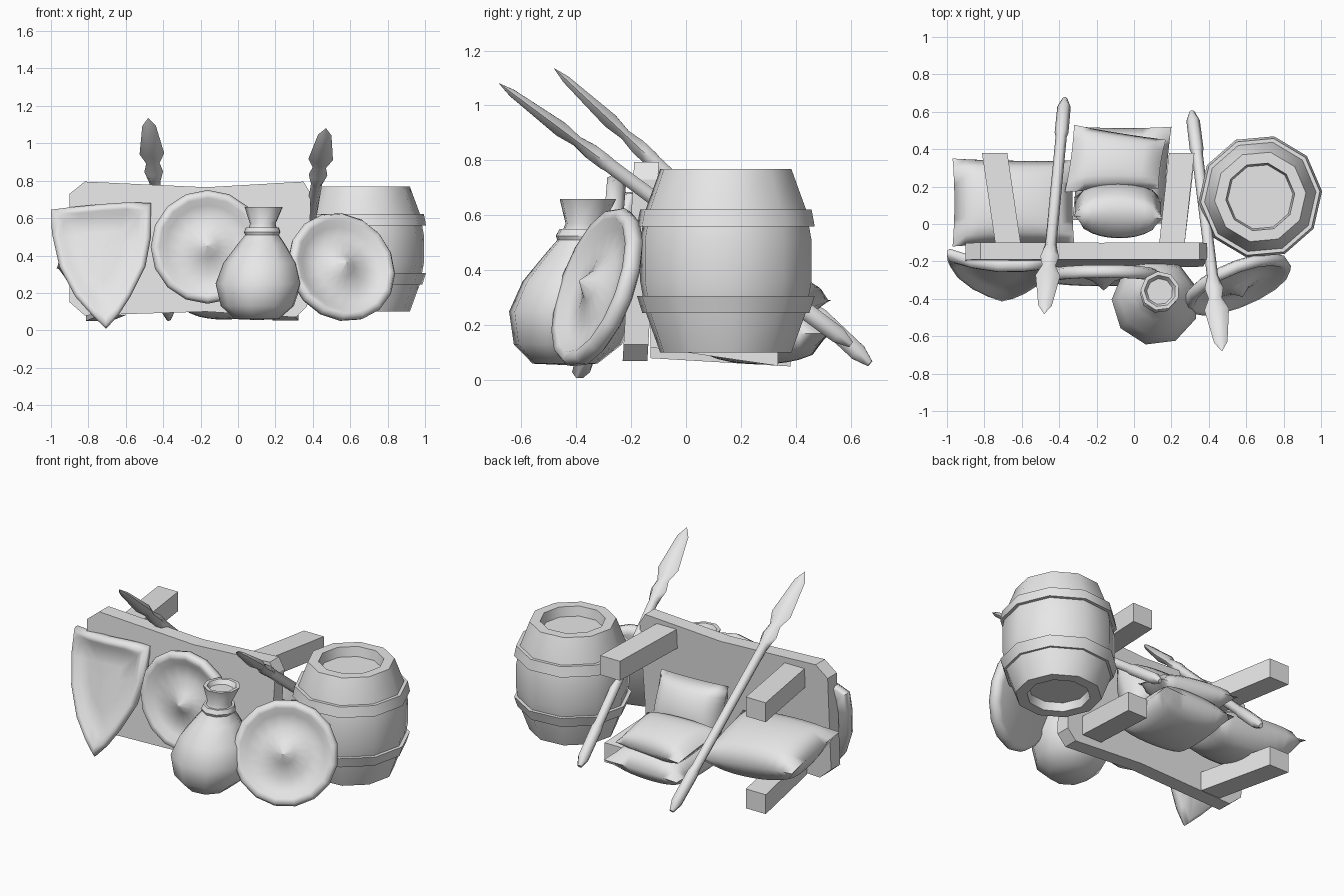
import bpy, bmesh, math
from mathutils import Matrix, Vector

cube = bpy.data.objects.get("Cube")
if cube:
    bpy.data.objects.remove(cube, do_unlink=True)

grey = bpy.data.materials.new("plain_grey")
grey.use_nodes = True
grey.diffuse_color = (0.8, 0.8, 0.8, 1)
grey.node_tree.nodes["Principled BSDF"].inputs["Base Color"].default_value = (0.8, 0.8, 0.8, 1)


def finish(name, bm, smooth=None):
    bmesh.ops.remove_doubles(bm, verts=bm.verts[:], dist=0.0005)
    bmesh.ops.recalc_face_normals(bm, faces=bm.faces[:])
    mesh = bpy.data.meshes.new(name)
    bm.to_mesh(mesh)
    bm.free()
    mesh.materials.append(grey)
    obj = bpy.data.objects.new(name, mesh)
    bpy.context.collection.objects.link(obj)
    if smooth:
        bpy.ops.object.select_all(action='DESELECT')
        obj.select_set(True)
        bpy.context.view_layer.objects.active = obj
        bpy.ops.object.shade_smooth_by_angle(angle=math.radians(smooth))


def skin(name, rings, smooth=None):
    """Bridge closed rings of points; end rings are capped."""
    bm = bmesh.new()
    loops = [[bm.verts.new(p) for p in ring] for ring in rings]
    n = len(loops[0])
    for a, b in zip(loops, loops[1:]):
        for i in range(n):
            j = (i + 1) % n
            bm.faces.new((a[i], a[j], b[j], b[i]))
    bm.faces.new(loops[0][::-1])
    bm.faces.new(loops[-1])
    finish(name, bm, smooth)


def lathe(name, profile, sides, matrix, smooth=None, phase=0.0):
    """Profile rows are (x radius, y radius, height)."""
    rings = []
    for rx, ry, z in profile:
        angles = [phase + math.tau * i / sides for i in range(sides)]
        rings.append([matrix @ Vector((rx * math.cos(a), ry * math.sin(a), z)) for a in angles])
    skin(name, rings, smooth)


def round_profile(rows):
    return [(r, r, z) for r, z in rows]


def facing(centre, axis):
    """Frame whose local z is the axis and local x lies near world x."""
    z = Vector(axis).normalized()
    x = Vector((1, 0, 0))
    x = (x - z * x.dot(z)).normalized()
    y = z.cross(x)
    return Matrix.Translation(centre) @ Matrix((x, y, z)).transposed().to_4x4()


# Tipped-over table: top board, leaning slightly back
outline = [(-0.9, 0.73), (-0.82, 0.795), (-0.17, 0.765), (0.35, 0.795), (0.39, 0.73),
           (0.37, 0.13), (0.31, 0.07), (-0.17, 0.1), (-0.82, 0.08), (-0.9, 0.15)]
skin("table_top", [[(x, y + 0.058 * (z - 0.77), z) for x, z in outline] for y in (-0.19, -0.1)])

# Four table legs, splayed and pointing backwards
for name, x0, z0, x1, y1, z1 in (
        ("right_upper", -0.67, 0.69, -0.745, 0.38, 0.68), ("right_lower", -0.67, 0.14, -0.745, 0.38, 0.11),
        ("left_upper", 0.2, 0.7, 0.255, 0.38, 0.67), ("left_lower", 0.2, 0.18, 0.255, 0.335, 0.112)):
    ends = ((x0, -0.13, z0), (x1, y1, z1))
    skin("table_leg_" + name,
         [[(x + dx * 0.068, y, z + dz * 0.06) for dx, dz in ((-1, -1), (1, -1), (1, 1), (-1, 1))]
          for x, y, z in ends])

# Barrel with recessed ends and two hoops
at_barrel = Matrix.Translation((0.675, 0.145, 0))
lathe("barrel", round_profile([(0.17, 0.15), (0.18, 0.1), (0.245, 0.1), (0.3, 0.25), (0.32, 0.36),
                               (0.32, 0.51), (0.3, 0.62), (0.245, 0.768), (0.185, 0.768), (0.175, 0.71)]),
      10, at_barrel, 42, 0.09)
for name, z, low, high in (("lower", 0.245, 0.312, 0.332), ("upper", 0.56, 0.332, 0.32)):
    lathe("barrel_hoop_" + name, round_profile([(0.28, z), (low, z), (high, z + 0.062), (0.28, z + 0.062)]),
          10, at_barrel, 42, 0.09)

# Two round shields with a rolled rim and pointed boss
dish = round_profile([(0.001, -0.02), (0.27, -0.03), (0.298, -0.015), (0.305, 0.015), (0.29, 0.04),
                      (0.26, 0.038), (0.225, 0.008), (0.14, 0.008), (0.06, 0.035), (0.001, 0.085)])
lathe("round_shield_middle", dish, 16, facing((-0.162, -0.27, 0.445), (0, -1, 0.08)), 80)
lathe("round_shield_left", dish, 16, facing((0.55, -0.315, 0.335), (0.36, -0.87, 0.32)), 80)

# Tapered shield, bowed forward and leaning on the board
edge = [(-1.0, 0.645), (-0.88, 0.66), (-0.73, 0.675), (-0.58, 0.685), (-0.465, 0.68), (-0.465, 0.5),
        (-0.495, 0.34), (-0.575, 0.18), (-0.64, 0.08), (-0.705, 0.008), (-0.78, 0.08), (-0.87, 0.18),
        (-0.955, 0.34), (-0.995, 0.52)]


def shield_ring(scale, lift):
    ring = []
    for x, z in edge:
        x, z = -0.73 + (x + 0.73) * scale, 0.42 + (z - 0.42) * scale
        u = (x + 0.73) / 0.27
        ring.append((x, -0.175 - 0.025 * u - 0.25 * (0.66 - z) - 0.045 * (1 - u * u) - lift, z))
    return ring


skin("pointed_shield", [shield_ring(*r) for r in (
    (0.002, -0.02), (0.5, -0.02), (0.95, -0.03), (1, -0.01), (1, 0.015), (0.95, 0.035),
    (0.86, 0.032), (0.74, 0.002), (0.4, 0.0), (0.002, 0.0))], 75)

# Tied sack, leaning slightly back
lean = Matrix.Translation((0.1, -0.45, 0))
lean[0][2], lean[1][2] = 0.06, 0.14
sack = [(0.001, 0.055), (0.12, 0.06), (0.2, 0.13), (0.235, 0.25), (0.2, 0.36), (0.13, 0.46),
        (0.085, 0.52), (0.07, 0.57), (0.105, 0.66), (0.085, 0.66), (0.07, 0.635), (0.001, 0.635)]
lathe("sack", round_profile(sack), 9, lean, 45, 0.3)
lathe("sack_tie", round_profile([(0.06, 0.505), (0.09, 0.505), (0.1, 0.525), (0.09, 0.55), (0.06, 0.55)]),
      9, lean, 45, 0.3)

# Two spears with broad flat heads and thick butts
for name, foot, tip in (("right", (-0.37, 0.67, 0.06), (-0.48, -0.48, 1.135)),
                        ("left", (0.31, 0.6, 0.13), (0.47, -0.68, 1.08))):
    axis = Vector(tip) - Vector(foot)
    length = axis.length
    rows = [(0.014, 0.014, 0), (0.036, 0.036, 0.06), (0.037, 0.037, 0.25), (0.03, 0.03, 0.28),
            (0.03, 0.03, length - 0.5), (0.036, 0.033, length - 0.48), (0.05, 0.033, length - 0.42),
            (0.036, 0.022, length - 0.355), (0.066, 0.032, length - 0.28), (0.036, 0.016, length - 0.06),
            (0.001, 0.001, length)]
    lathe("spear_" + name, rows, 6, facing(foot, axis), 62)


# Cushions: two bulging grids sharing a seam, fuller on one side
def cushion(name, corners, over, under, n=10):
    a, b, c, d = (Vector(p) for p in corners)
    up = (b - a).cross(d - a).normalized()
    bm = bmesh.new()
    for bulge in (over, -under):
        grid = []
        for i in range(n + 1):
            row = []
            for j in range(n + 1):
                u, v = 2 * i / n - 1, 2 * j / n - 1
                s = (u * (1 - 0.03 * (1 - v * v)) + 1) / 2
                t = (v * (1 - 0.03 * (1 - u * u)) + 1) / 2
                p = a.lerp(b, s).lerp(d.lerp(c, s), t)
                h = max(0, (1 - u * u) * (1 - v * v)) ** 0.4
                row.append(bm.verts.new(p + up * bulge * h))
            grid.append(row)
        for i in range(n):
            for j in range(n):
                bm.faces.new((grid[i][j], grid[i + 1][j], grid[i + 1][j + 1], grid[i][j + 1]))
    finish(name, bm, 75)


cushion("cushion_wide", [(-0.97, -0.12, 0.41), (-0.32, -0.1, 0.38), (-0.32, 0.34, 0.25), (-0.97, 0.35, 0.33)],
        0.11, 0.17)
cushion("cushion_top", [(-0.37, 0.17, 0.37), (0.13, 0.19, 0.36), (0.17, 0.45, 0.26), (-0.32, 0.53, 0.29)],
        0.08, 0.09)
cushion("cushion_bottom", [(-0.33, 0.02, 0.17), (0.16, 0.0, 0.17), (0.2, 0.52, 0.17), (-0.3, 0.52, 0.16)],
        0.11, 0.11)
cushion("cushion_leaning", [(-0.32, 0.14, 0.24), (0.15, 0.14, 0.24), (0.15, 0.03, 0.56), (-0.32, 0.04, 0.58)],
        0.16, 0.12)
